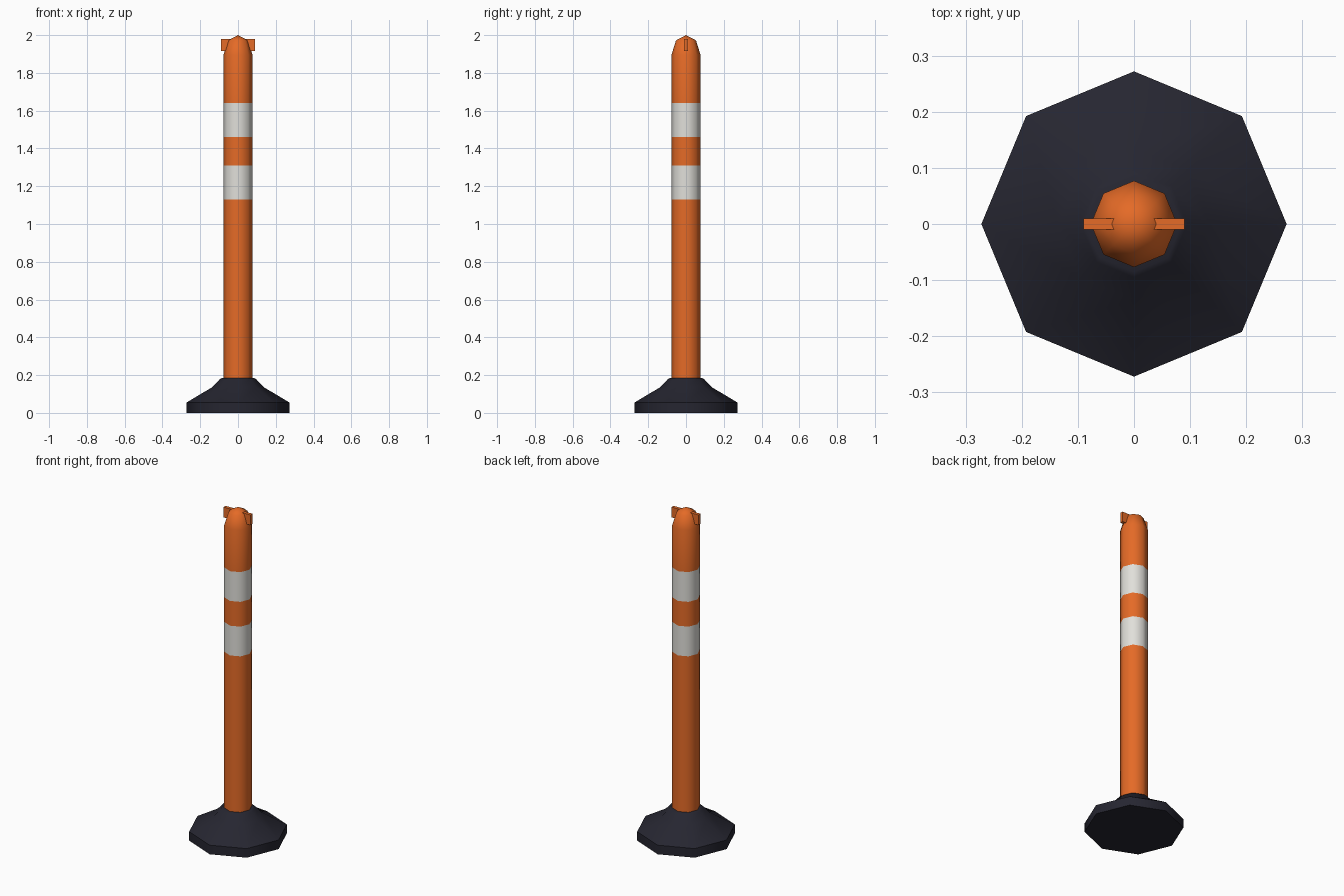
import bpy, bmesh, math

if "Cube" in bpy.data.objects:
    bpy.data.objects.remove(bpy.data.objects["Cube"])

def material(name, rgb):
    m = bpy.data.materials.new(name)
    m.diffuse_color = (*rgb, 1)
    m.use_nodes = True
    m.node_tree.nodes["Principled BSDF"].inputs["Base Color"].default_value = m.diffuse_color
    return m

orange = material("orange plastic", (0.78, 0.145, 0.02))
white = material("reflective white", (0.75, 0.74, 0.70))
black = material("black rubber", (0.019, 0.019, 0.03))

def finish(name, bm, mats, angle=None):
    bmesh.ops.recalc_face_normals(bm, faces=bm.faces)
    me = bpy.data.meshes.new(name)
    bm.to_mesh(me)
    bm.free()
    for m in mats:
        me.materials.append(m)
    ob = bpy.data.objects.new(name, me)
    bpy.context.collection.objects.link(ob)
    if angle:
        bpy.ops.object.select_all(action='DESELECT')
        ob.select_set(True)
        bpy.context.view_layer.objects.active = ob
        bpy.ops.object.shade_smooth_by_angle(angle=math.radians(angle))
    return ob

def lathe(profile, sides=8):
    """Stack of octagonal rings from (radius, z); radius 0 makes a tip."""
    bm = bmesh.new()
    rings = []
    for r, z in profile:
        n = sides if r else 1
        rings.append([bm.verts.new((r * math.cos(i * math.tau / sides),
                                    r * math.sin(i * math.tau / sides), z)) for i in range(n)])
    for a, b in zip(rings, rings[1:]):
        for i in range(sides):
            j = (i + 1) % sides
            bm.faces.new((a[i], a[j], b[j], b[i]) if len(b) > 1 else (a[i], a[j], b[0]))
    for ring in (rings[0], rings[-1]):
        if len(ring) > 1:
            bm.faces.new(ring)
    return bm

# Weighted base
finish("base", lathe([(0.272, 0), (0.272, 0.055), (0.135, 0.137),
                      (0.095, 0.18), (0.085, 0.185)]), [black], 50)

# Post with domed top; stripe faces chosen by height
bm = lathe([(0.077, 0.15), (0.077, 1.13), (0.077, 1.31), (0.077, 1.46),
            (0.077, 1.64), (0.077, 1.895), (0.053, 1.972), (0, 2.0)])
for f in bm.faces:
    z = f.calc_center_median().z
    f.material_index = int(1.13 < z < 1.31 or 1.46 < z < 1.64)
finish("post", bm, [orange, white], 60)

# Tape lugs on either side of the top
for side, s in (("left", -1), ("right", 1)):
    bm = bmesh.new()
    bmesh.ops.create_cube(bm, size=1)
    for v in bm.verts:
        v.co = (s * 0.06 + v.co.x * 0.06, v.co.y * 0.02, 1.948 + v.co.z * 0.062)
    finish(side + "_lug", bm, [orange])
